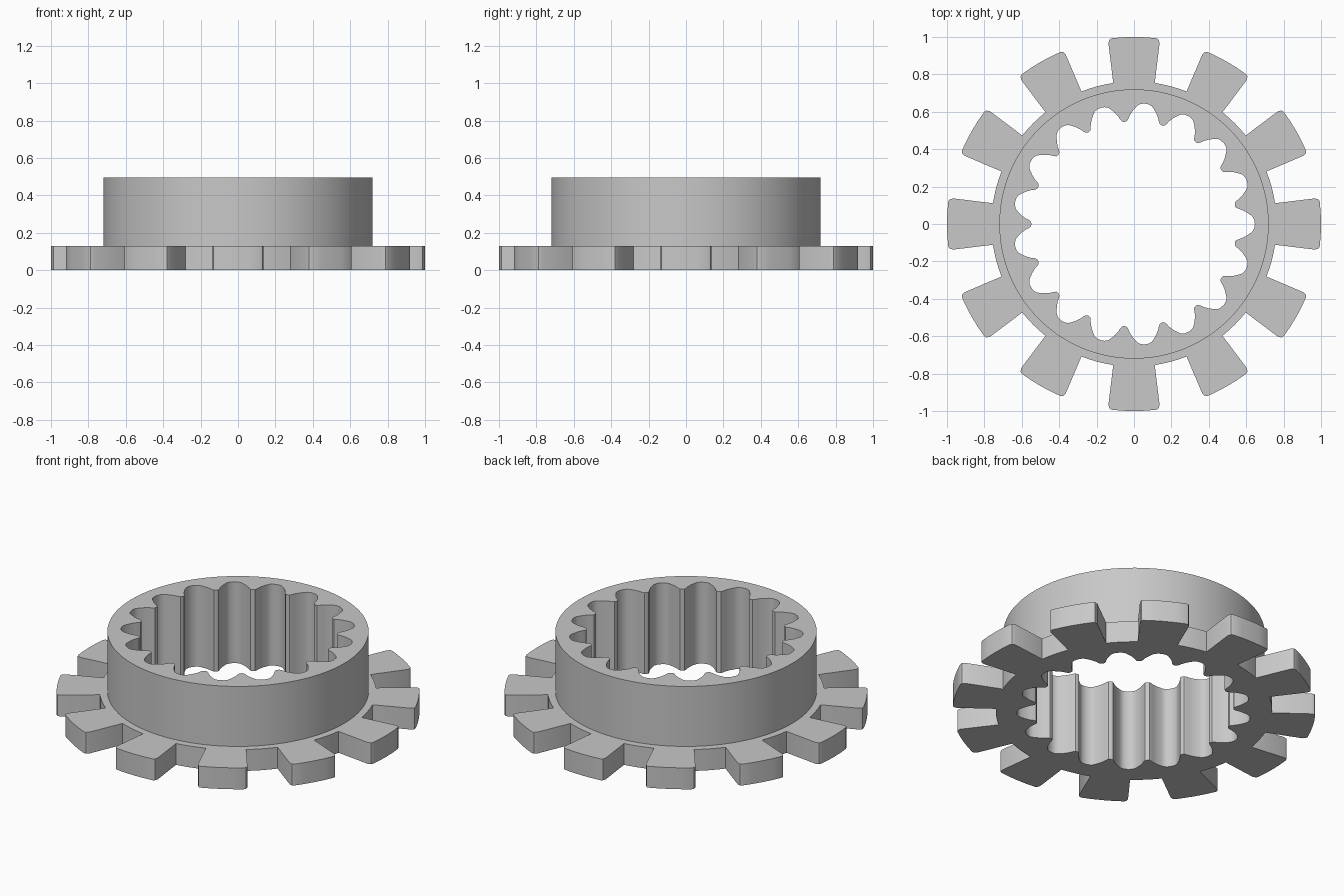
import bpy
import bmesh
from math import cos, sin, pi, radians, degrees, atan2, hypot

FLANGE_TOP = 0.13
COLLAR_TOP = 0.495
COLLAR_RADIUS = 0.72

if "Cube" in bpy.data.objects:
    bpy.data.objects.remove(bpy.data.objects["Cube"], do_unlink=True)


def repeat_polar(half, count):
    """Mirror a half-pitch of (angle, radius) points and repeat it round the axis."""
    pitch = 360 / count
    mirrored = [(-a, r) for a, r in reversed(half) if 0 < a < pitch / 2 - 0.01]
    points = []
    for i in range(count):
        for a, r in mirrored + half:
            t = radians(a + i * pitch)
            points.append((r * cos(t), r * sin(t)))
    return points


# Outer lugs: tapered, slightly rounded corners, round root between them
lug_half = [(0.993, 0.12), (0.987, 0.131), (0.968, 0.137), (0.754, 0.111)]
lug = [(0, 1.0), (3.5, 1.0)]
lug += [(degrees(atan2(y, x)), hypot(x, y)) for x, y in lug_half]
lug += [(11.5, 0.762), (15, 0.762)]
flange_outline = repeat_polar(lug, 12)

# Inner spline: rounded grooves with narrow teeth between them
groove = [(0, 0.646), (1.8, 0.644), (3.3, 0.637), (4.3, 0.626), (6.2, 0.602),
          (7.6, 0.58), (8.5, 0.561), (9.3, 0.551), (180 / 17, 0.548)]
spline_outline = repeat_polar(groove, 17)

SEGMENTS = 128
collar_outline = [(COLLAR_RADIUS * cos(2 * pi * i / SEGMENTS),
                   COLLAR_RADIUS * sin(2 * pi * i / SEGMENTS)) for i in range(SEGMENTS)]

bm = bmesh.new()


def ring(outline, z):
    """Closed loop of vertices and edges at height z."""
    verts = [bm.verts.new((x, y, z)) for x, y in outline]
    edges = [bm.edges.new((v, verts[i - 1])) for i, v in enumerate(verts)]
    return verts, edges


def wall(low, high):
    a, b = low[0], high[0]
    for i in range(len(a)):
        bm.faces.new((a[i - 1], a[i], b[i], b[i - 1]))


def annulus(outer, inner):
    bmesh.ops.triangle_fill(bm, edges=outer[1] + inner[1], use_beauty=True)


flange_low, flange_high = ring(flange_outline, 0), ring(flange_outline, FLANGE_TOP)
collar_low, collar_high = ring(collar_outline, FLANGE_TOP), ring(collar_outline, COLLAR_TOP)
spline_low, spline_high = ring(spline_outline, 0), ring(spline_outline, COLLAR_TOP)

# Flange underside and top, then collar rim
annulus(flange_low, spline_low)
annulus(flange_high, collar_low)
annulus(collar_high, spline_high)

# Upright walls
wall(flange_low, flange_high)
wall(collar_low, collar_high)
wall(spline_low, spline_high)

bmesh.ops.recalc_face_normals(bm, faces=bm.faces[:])
mesh = bpy.data.meshes.new("splined_lug_ring")
bm.to_mesh(mesh)
bm.free()
gear = bpy.data.objects.new("splined_lug_ring", mesh)
bpy.context.collection.objects.link(gear)

# Plain grey metal
grey = bpy.data.materials.new("plain_grey")
grey.use_nodes = True
colour = (0.58, 0.58, 0.58, 1)
grey.diffuse_color = colour
grey.node_tree.nodes["Principled BSDF"].inputs["Base Color"].default_value = colour
mesh.materials.append(grey)

bpy.ops.object.select_all(action="DESELECT")
gear.select_set(True)
bpy.context.view_layer.objects.active = gear
bpy.ops.object.shade_smooth_by_angle(angle=radians(30))
